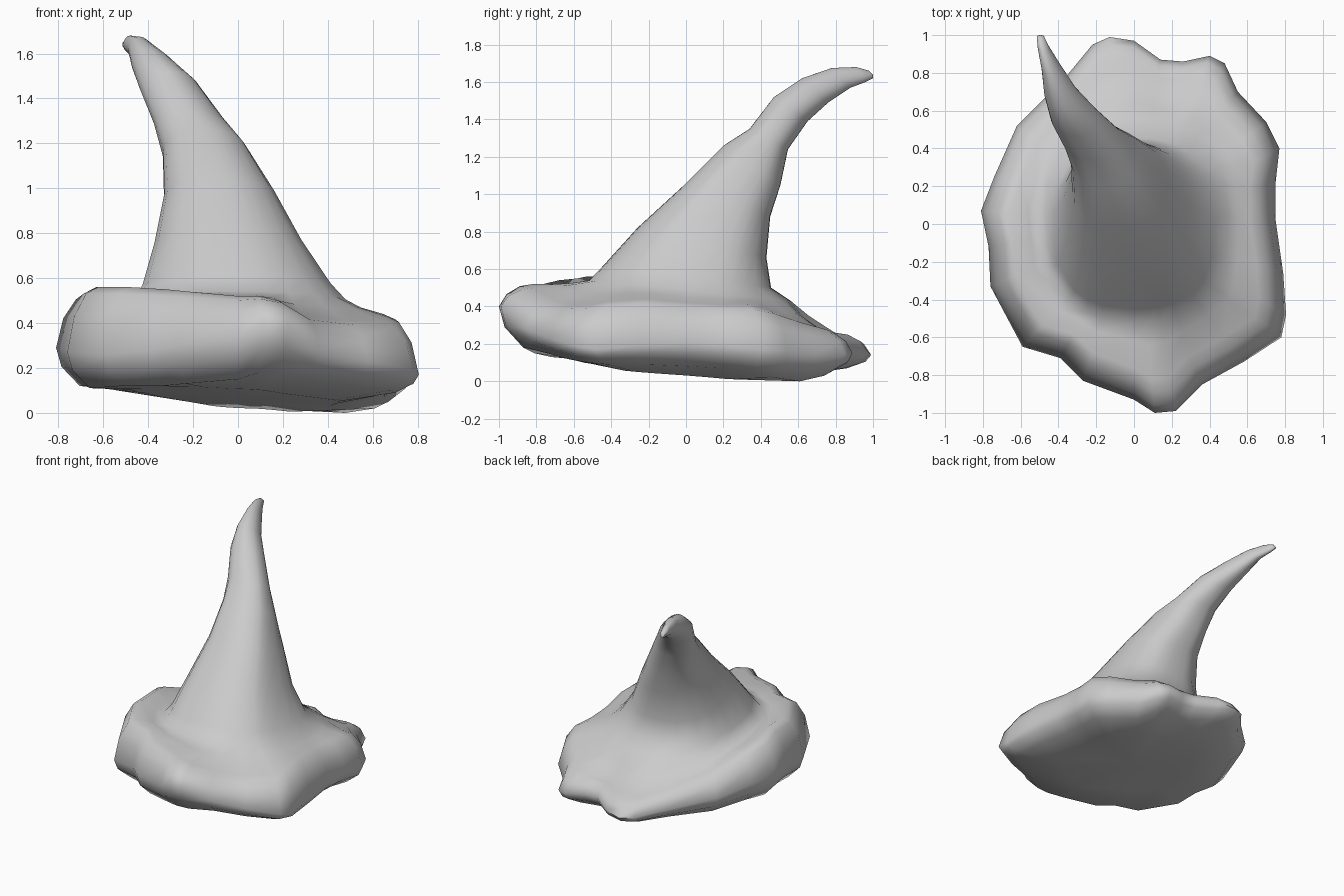
import bpy, bmesh
from math import atan2, cos, sin, copysign

# Brim outline: x, y, edge height, height of the upper roll, height of the underside
BRIM = [
    (.75, .02, .20, .42, .08), (.75, .22, .19, .41, .07), (.77, .40, .17, .41, .05),
    (.70, .54, .16, .38, .02), (.55, .70, .15, .33, .00), (.48, .85, .14, .29, .03),
    (.40, .89, .15, .27, .05), (.26, .86, .17, .27, .05), (.14, .87, .18, .27, .06),
    (.00, .97, .16, .26, .07), (-.13, .99, .14, .25, .07), (-.22, .95, .15, .25, .07),
    (-.36, .78, .18, .30, .08), (-.62, .52, .24, .39, .10), (-.74, .25, .28, .48, .12),
    (-.81, .07, .29, .53, .12), (-.77, -.12, .28, .56, .12), (-.76, -.33, .27, .56, .11),
    (-.59, -.65, .26, .56, .12), (-.39, -.71, .28, .55, .12), (-.27, -.83, .30, .54, .13),
    (-.00, -.93, .33, .52, .15), (.11, -1.0, .40, .52, .18), (.22, -.99, .40, .50, .18),
    (.36, -.85, .28, .43, .15), (.58, -.73, .23, .41, .12), (.78, -.60, .19, .41, .10),
    (.805, -.48, .17, .43, .09), (.79, -.26, .19, .44, .09),
]

# Crown sections: left x, right x, front y, front z, back y, back z, squareness
CROWN = [
    (-.49, .50, -.52, .54, .56, .43, .85), (-.43, .43, -.45, .61, .455, .50, .8),
    (-.375, .295, -.26, .82, .43, .66, .8), (-.33, .17, -.02, 1.04, .45, .88, .8),
    (-.335, .04, .20, 1.26, .505, 1.05, .85), (-.375, -.06, .34, 1.35, .545, 1.24, .9),
    (-.44, -.18, .47, 1.52, .65, 1.39, 1), (-.475, -.30, .62, 1.62, .76, 1.49, 1),
    (-.49, -.39, .78, 1.675, .88, 1.57, 1), (-.51, -.45, .91, 1.68, .96, 1.60, 1),
    (-.515, -.475, .98, 1.66, 1.0, 1.62, 1),
]


def scaled(k, height):
    return [(p[0] * k, p[1] * k, height(p)) for p in BRIM]


def crown_ring(xl, xr, yf, zf, yb, zb, power):
    ring = []
    for p in BRIM:
        a = atan2(p[1], p[0])
        c = copysign(abs(cos(a)) ** power, cos(a))
        s = copysign(abs(sin(a)) ** power, sin(a))
        ring.append(((xl + xr) / 2 + (xr - xl) / 2 * c,
                     (yf + yb) / 2 + (yb - yf) / 2 * s,
                     (zf + zb) / 2 + (zb - zf) / 2 * s))
    return ring


# Underside, brim edge and upper roll, then the crown as one continuous skin
rings = [
    scaled(.55, lambda p: .065 - .045 * p[1] - .045 * p[0]),
    scaled(.87, lambda p: p[4]),
    scaled(.97, lambda p: p[4] * .5 + p[2] * .5),
    scaled(1.0, lambda p: p[2]),
    scaled(.96, lambda p: p[2] * .45 + p[3] * .55),
    scaled(.89, lambda p: p[2] * .1 + p[3] * .9),
    scaled(.82, lambda p: p[3]),
]
base = crown_ring(*CROWN[0])
roll = rings[-1]
# shallow fold between the roll and the crown, deepest on the left
rings.append([(a[0] * .4 + b[0] * .6, a[1] * .4 + b[1] * .6,
               a[2] * .4 + b[2] * .6 - (.02 if a[0] < -.3 else .01))
              for a, b in zip(roll, base)])
rings += [crown_ring(*c) for c in CROWN]

bm = bmesh.new()
loops = [[bm.verts.new(co) for co in ring] for ring in rings]
n = len(BRIM)
for lo, hi in zip(loops, loops[1:]):
    for i in range(n):
        j = (i + 1) % n
        bm.faces.new((lo[i], lo[j], hi[j], hi[i]))
# Close the underside and the tip
for loop, co in ((loops[0], (0, 0, .06)), (loops[-1], (-.495, 1.0, 1.64))):
    mid = bm.verts.new(co)
    for i in range(n):
        bm.faces.new((loop[i], loop[(i + 1) % n], mid))
bmesh.ops.recalc_face_normals(bm, faces=bm.faces)

mesh = bpy.data.meshes.new("pointed_hat")
bm.to_mesh(mesh)
bm.free()
hat = bpy.data.objects.new("pointed_hat", mesh)
bpy.context.collection.objects.link(hat)
bpy.context.view_layer.objects.active = hat
hat.select_set(True)
bpy.ops.object.shade_smooth_by_angle(angle=1.05)
